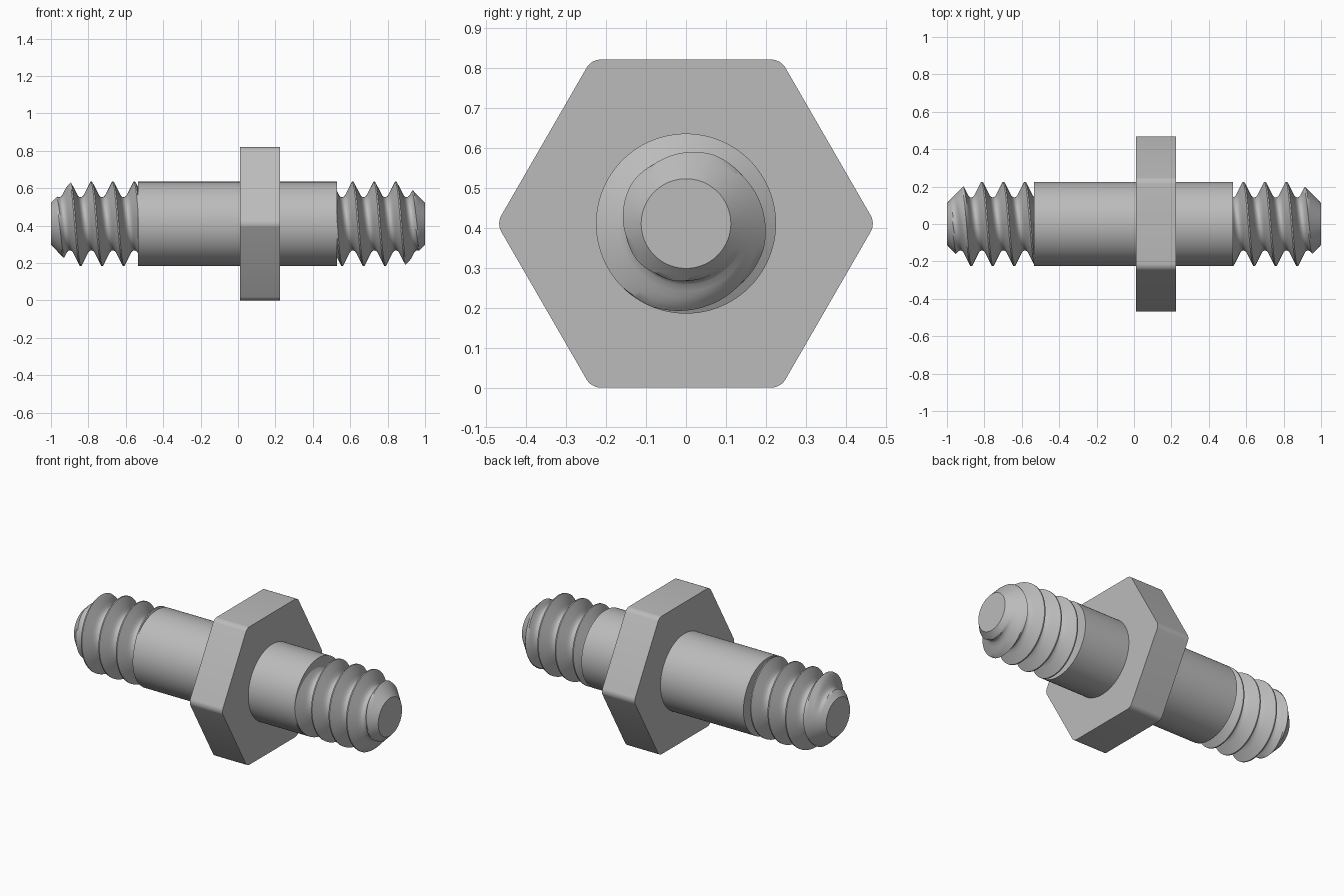
import bpy
import bmesh
from math import atan2, cos, pi, radians, sin, tau

cube = bpy.data.objects.get("Cube")
if cube:
    bpy.data.objects.remove(cube, do_unlink=True)

AXIS_Z = 0.41          # height of the shaft axis
RADIUS = 0.225         # shaft and thread crest
ROOT = 0.142           # thread root
PITCH = 0.115
TIP = 0.112            # radius of the flat thread ends

steel = bpy.data.materials.new("steel_grey")
steel.use_nodes = True
colour = (0.5, 0.5, 0.5, 1)
steel.diffuse_color = colour
steel.node_tree.nodes["Principled BSDF"].inputs["Base Color"].default_value = colour


def finish(name, bm, angle=30):
    bmesh.ops.recalc_face_normals(bm, faces=bm.faces[:])
    mesh = bpy.data.meshes.new(name)
    bm.to_mesh(mesh)
    bm.free()
    mesh.materials.append(steel)
    obj = bpy.data.objects.new(name, mesh)
    bpy.context.collection.objects.link(obj)
    bpy.ops.object.select_all(action="DESELECT")
    obj.select_set(True)
    bpy.context.view_layer.objects.active = obj
    bpy.ops.object.shade_smooth_by_angle(angle=radians(angle))
    return obj


def prism(x0, x1, radius, sides):
    """Closed prism along x, first corner towards +y."""
    bm = bmesh.new()
    ring = [bm.verts.new((x0, radius * cos(tau * i / sides),
                          AXIS_Z + radius * sin(tau * i / sides))) for i in range(sides)]
    cap = bm.faces.new(ring)
    ext = bmesh.ops.extrude_face_region(bm, geom=[cap], use_keep_orig=True)
    moved = [g for g in ext["geom"] if isinstance(g, bmesh.types.BMVert)]
    bmesh.ops.translate(bm, verts=moved, vec=(x1 - x0, 0, 0))
    return bm


def thread_radius(x, angle, crest_x):
    """V thread with a narrow crest and a rounded root, chamfered at the tip."""
    turn = (x - crest_x) / PITCH - angle / tau
    d = abs(turn - round(turn))
    if d < 0.03:
        r = RADIUS
    elif d < 0.34:
        r = RADIUS - (RADIUS - ROOT - 0.011) * (d - 0.03) / 0.31
    else:
        r = ROOT + 0.011 * ((0.5 - d) / 0.16) ** 2
    return min(r, TIP + 1.03 * (1 - abs(x)))


def thread(name, x0, x1, crest_x):
    """Right-handed helical surface whose rows follow the crest."""
    steps = (-0.5, -0.45, -0.4, -0.34, -0.27, -0.2, -0.12, -0.03,
             0.03, 0.12, 0.2, 0.27, 0.34, 0.4, 0.45)
    n, segs = len(steps), 96
    first = int((x0 - crest_x) / PITCH) - 3
    last = int((x1 - crest_x) / PITCH) + 3
    rows = [crest_x + PITCH * (t + s) for t in range(first, last) for s in steps]
    bm = bmesh.new()
    grid = []
    for i in range(segs):
        a = tau * i / segs
        column = []
        for row in rows:
            x = min(max(row + PITCH * a / tau, x0), x1)
            r = thread_radius(x, a, crest_x)
            column.append(bm.verts.new((x, r * cos(a), AXIS_Z + r * sin(a))))
        grid.append(column)
    for i in range(segs):
        shift = n if i == segs - 1 else 0      # one turn moves up one pitch
        nxt = grid[(i + 1) % segs]
        for k in range(len(rows) - 1 - shift):
            bm.faces.new((grid[i][k], nxt[k + shift], nxt[k + shift + 1], grid[i][k + 1]))
    bmesh.ops.remove_doubles(bm, verts=bm.verts[:], dist=0.00005)
    loose = [v for v in bm.verts if not v.link_faces]
    bmesh.ops.delete(bm, geom=loose, context="VERTS")
    # Flat end discs
    rim = [e for e in bm.edges if e.is_boundary]
    bmesh.ops.holes_fill(bm, edges=rim, sides=0)
    return finish(name, bm, 35)


# Smooth shaft
finish("shaft", prism(-0.535, 0.53, RADIUS, 96))

# Hexagonal collar with rounded corners
collar = prism(0.01, 0.225, AXIS_Z / cos(pi / 6), 6)
corners = [e for e in collar.edges if abs(e.verts[0].co.x - e.verts[1].co.x) > 0.1]
bmesh.ops.bevel(collar, geom=corners, offset=0.022, offset_type="OFFSET",
                segments=6, profile=0.5, affect="EDGES")
finish("hex_collar", collar)

# Threaded ends
thread("left_thread", 0.525, 1.0, 0.70)
thread("right_thread", -1.0, -0.53, -0.698)
